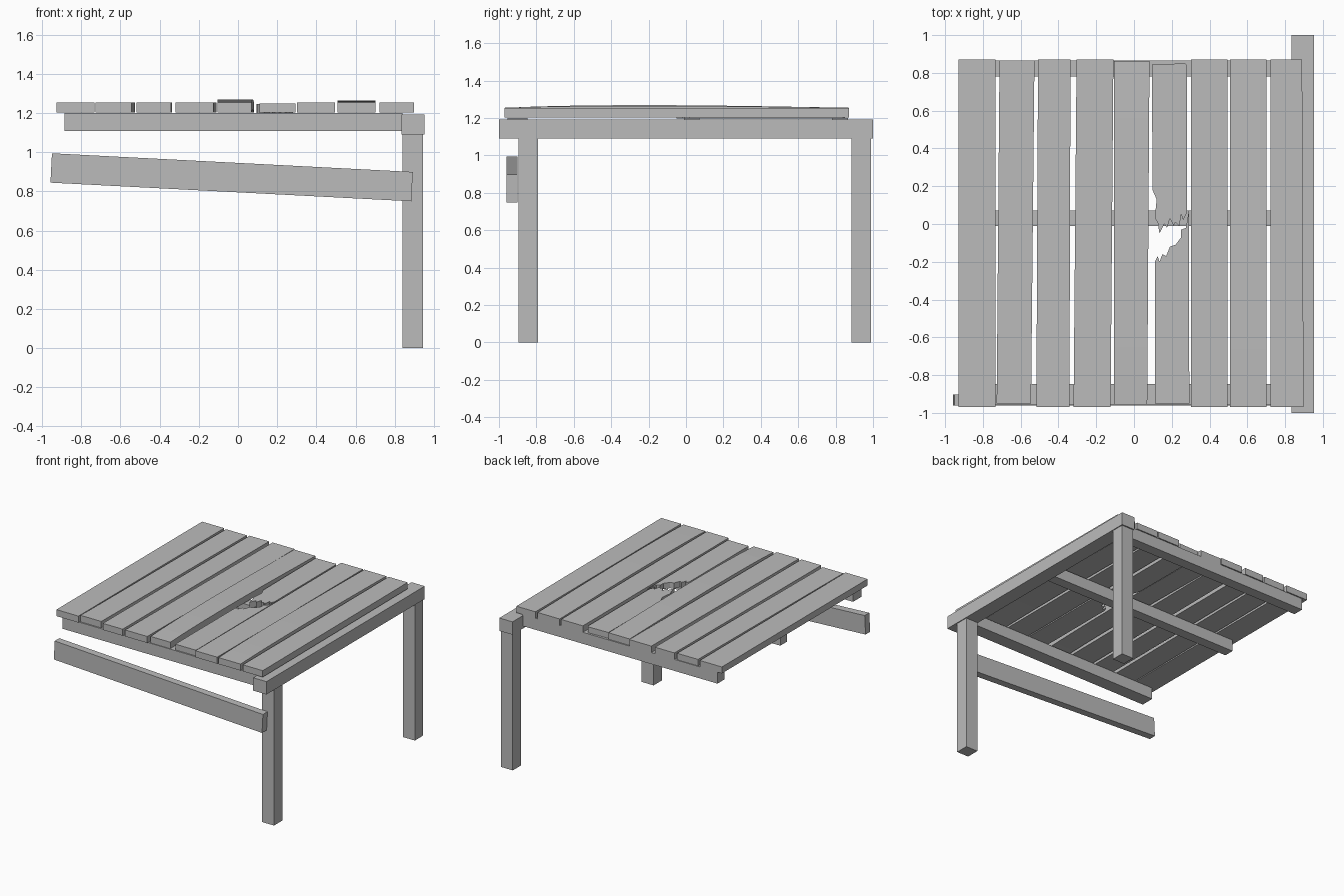
import bpy, bmesh, math
from mathutils import Vector

cube = bpy.data.objects.get("Cube")
if cube:
    bpy.data.objects.remove(cube, do_unlink=True)

wood = bpy.data.materials.new("weathered_grey")
wood.use_nodes = True
GREY = (0.5, 0.5, 0.5, 1)
wood.diffuse_color = GREY
wood.node_tree.nodes["Principled BSDF"].inputs["Base Color"].default_value = GREY


def finish(bm, name):
    bmesh.ops.recalc_face_normals(bm, faces=bm.faces)
    mesh = bpy.data.meshes.new(name)
    bm.to_mesh(mesh)
    bm.free()
    mesh.materials.append(wood)
    obj = bpy.data.objects.new(name, mesh)
    bpy.context.collection.objects.link(obj)
    return obj


def box(name, lo, hi, tilt=0):
    lo, hi = Vector(lo), Vector(hi)
    bm = bmesh.new()
    bmesh.ops.create_cube(bm, size=1)
    bmesh.ops.scale(bm, vec=hi - lo, verts=bm.verts)
    obj = finish(bm, name)
    obj.location = (lo + hi) / 2
    obj.rotation_euler.y = tilt
    return obj


def plank(name, front, back, y0, y1, bow=0, steps=12):
    """Board with its own edges at each end and an upward bow."""
    bm = bmesh.new()
    rings = []
    for i in range(steps + 1):
        t = i / steps
        y = y0 + (y1 - y0) * t
        xa = front[0] + (back[0] - front[0]) * t
        xb = front[1] + (back[1] - front[1]) * t
        lift = bow * math.sin(math.pi * t ** 0.75)
        rings.append([bm.verts.new((x, y, z + lift)) for x, z in
                      ((xa, 1.203), (xb, 1.203), (xb, 1.255), (xa, 1.255))])
    for a, b in zip(rings, rings[1:]):
        for k in range(4):
            n = (k + 1) % 4
            bm.faces.new((a[k], a[n], b[n], b[k]))
    bm.faces.new(rings[0])
    bm.faces.new(rings[-1])
    return finish(bm, name)


def slab(name, outline, z0, z1):
    """Flat outline extruded upward, for the splintered board."""
    bm = bmesh.new()
    face = bm.faces.new([bm.verts.new((x, y, z0)) for x, y in outline])
    new = bmesh.ops.extrude_face_region(bm, geom=[face])["geom"]
    tops = [v for v in new if isinstance(v, bmesh.types.BMVert)]
    bmesh.ops.translate(bm, vec=(0, 0, z1 - z0), verts=tops)
    bmesh.ops.triangulate(bm, faces=[f for f in bm.faces if len(f.verts) > 4])
    return finish(bm, name)


# Legs and the long rail they carry
for side, y in (("front", -0.895), ("back", 0.885)):
    box(side + "_leg", (0.84, y, 0), (0.945, y + 0.105, 1.09))
box("end_rail", (0.835, -1, 1.09), (0.952, 1, 1.193))

# Cross beams under the boards
for side, y0, y1 in (("front", -0.955, -0.847), ("middle", -0.01, 0.072),
                     ("back", 0.78, 0.866)):
    box(side + "_beam", (-0.885, y0, 1.108), (0.84, y1, 1.2))

# Slipped side board
box("loose_side_board", (-0.955, -0.96, 0.797), (0.89, -0.902, 0.947), 0.0516)

# Table boards: front edges, back edges, y range, bow
boards = [
    ((-0.928, -0.733), (-0.928, -0.733), -0.97, 0.872, 0),
    ((-0.727, -0.545), (-0.712, -0.527), -0.95, 0.865, 0),
    ((-0.517, -0.342), (-0.508, -0.336), -0.97, 0.872, 0),
    ((-0.320, -0.124), (-0.304, -0.109), -0.97, 0.872, 0),
    ((-0.105, 0.070), (-0.105, 0.082), -0.955, 0.862, 0.014),
    ((0.302, 0.495), (0.302, 0.495), -0.97, 0.872, 0),
    ((0.507, 0.702), (0.507, 0.702), -0.97, 0.872, 0.010),
    ((0.722, 0.898), (0.722, 0.890), -0.97, 0.872, 0),
]
for i, spec in enumerate(boards):
    plank(f"table_board_{i + 1}", *spec)

# Snapped board in two splintered pieces
slab("broken_board_back", [
    (0.095, 0.845), (0.27, 0.85), (0.28, 0.84), (0.28, 0.06), (0.26, 0.02),
    (0.25, 0.05), (0.24, -0.01), (0.22, 0.01), (0.21, -0.01), (0.19, 0.03),
    (0.175, -0.02), (0.16, 0.0), (0.135, -0.05), (0.125, 0.01),
    (0.11, 0.03), (0.12, 0.13), (0.098, 0.18)], 1.197, 1.247)
slab("broken_board_front", [
    (0.11, -0.95), (0.293, -0.95), (0.29, 0.07), (0.275, -0.02), (0.25, -0.03),
    (0.25, -0.07), (0.22, -0.11), (0.19, -0.12), (0.17, -0.17), (0.15, -0.16),
    (0.135, -0.2), (0.125, -0.17), (0.11, -0.2)], 1.203, 1.249)
